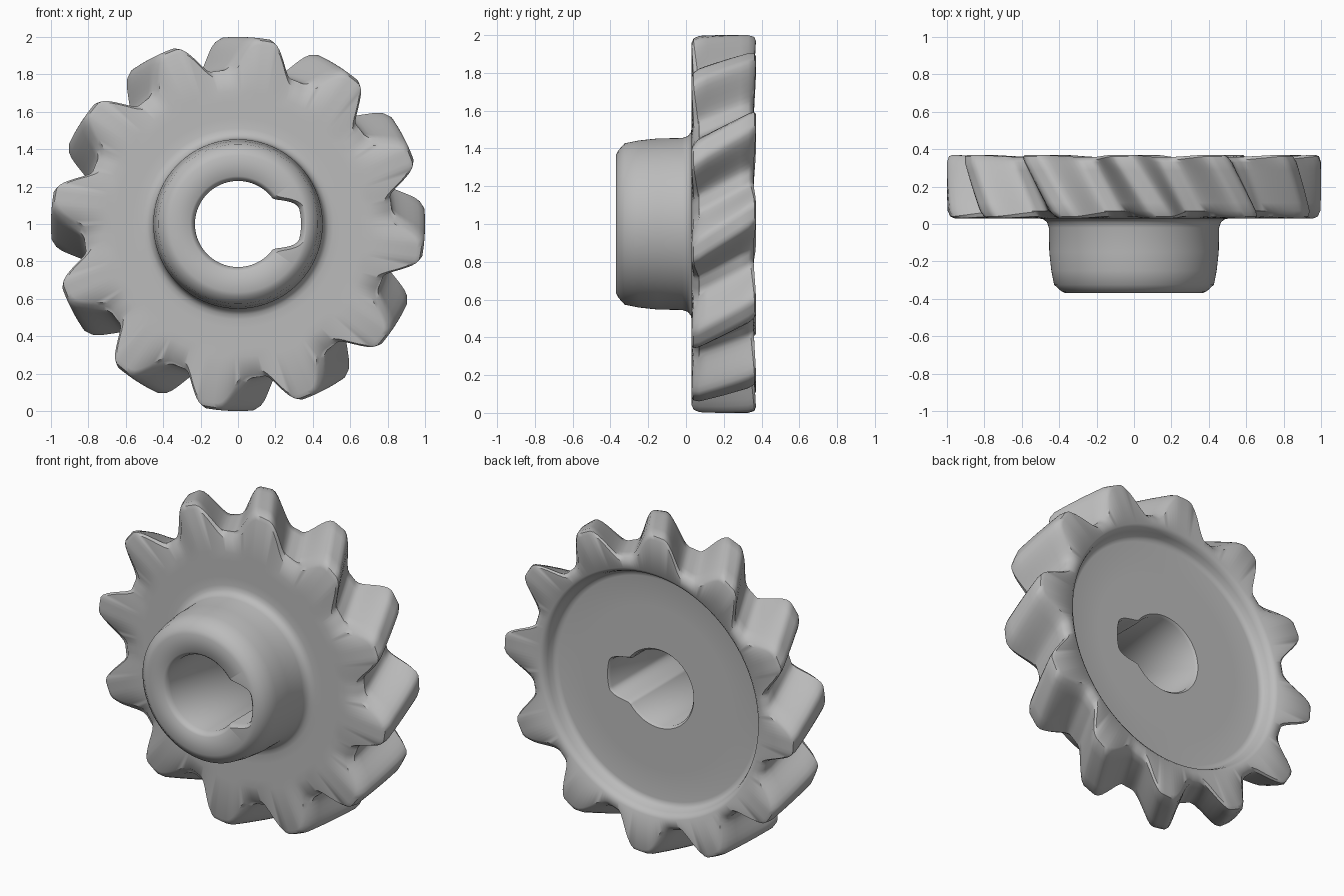
import bpy
import bmesh
from math import sin, cos, pi

TEETH, STEPS = 12, 24
COUNT = TEETH * STEPS
FRONT, BACK = 0.03, 0.37
TWIST, PHASE = 0.22, 0.045

cube = bpy.data.objects.get("Cube")
if cube:
    bpy.data.objects.remove(cube, do_unlink=True)

steel = bpy.data.materials.new("plain grey")
steel.use_nodes = True
grey = (0.5, 0.5, 0.5, 1)
steel.diffuse_color = grey
steel.node_tree.nodes["Principled BSDF"].inputs["Base Color"].default_value = grey


def smooth_step(t):
    t = max(0.0, min(1.0, t))
    return t * t * (3 - 2 * t)


def bore_radius(angle):
    """Round bore with a softly rounded keyway towards +x."""
    away = min(angle, 2 * pi - angle)
    return 0.23 + 0.107 * smooth_step((0.66 - away) / 0.42)


def tooth_height(step):
    """0 in the valley, 1 on the tip, for a step around the wheel."""
    place = step % STEPS
    offset = min(place, STEPS - place) / STEPS * 2 * pi / TEETH
    t = max(0.0, (0.23 - offset) / 0.19)
    return smooth_step(t ** 1.15)


def turn_at(y):
    """Rotation of the slanted teeth at a given depth."""
    return (y - (FRONT + BACK) / 2) / (BACK - FRONT) * TWIST - PHASE


bm = bmesh.new()


def ring(point):
    """One closed loop; point(step) gives angle, radius and depth."""
    loop = []
    for step in range(COUNT):
        angle, radius, y = point(step)
        loop.append(bm.verts.new((radius * cos(angle), y, 1 + radius * sin(angle))))
    return loop


def base_angle(step):
    return 2 * pi * step / COUNT


def round_ring(radius, y, turn=0.0):
    return ring(lambda s: (base_angle(s) + turn, radius, y))


def bore_ring(y, grow=0.0):
    return ring(lambda s: (base_angle(s), bore_radius(base_angle(s)) + grow, y))


def tooth_ring(y, inset=0.0, dip=0.0):
    def point(step):
        height = tooth_height(step)
        radius = 0.825 + 0.175 * height - inset
        return base_angle(step) + turn_at(y), radius, y + dip * (1 - height)
    return ring(point)


# Bore mouth and hub, then the fillet into the web
loops = [bore_ring(-0.335), bore_ring(-0.358, 0.012), bore_ring(-0.37, 0.025)]
hub = [(0.365, -0.37), (0.388, -0.36), (0.427, -0.325), (0.442, -0.25),
       (0.453, -0.15), (0.455, -0.02), (0.465, 0.01), (0.485, 0.025),
       (0.51, FRONT)]
loops += [round_ring(r, y) for r, y in hub]

# Flat web face, turned step by step to meet the teeth
for i in range(1, 5):
    loops.append(round_ring(0.51 + 0.05 * i, FRONT, turn_at(FRONT) * i / 4))

# Slanted teeth with softened front and back edges
loops.append(tooth_ring(FRONT, 0.035, 0.012))
loops.append(tooth_ring(FRONT + 0.01, 0.012, 0.026))
for i in range(7):
    loops.append(tooth_ring(0.07 + 0.26 * i / 6))
loops.append(tooth_ring(BACK - 0.008, 0.01, -0.02))
loops.append(tooth_ring(BACK, 0.03, -0.012))

# Back rim, filleted recess and far end of the bore
rim = [(0.755, BACK - 0.012), (0.735, BACK - 0.028), (0.725, 0.32),
       (0.715, 0.29), (0.7, 0.274), (0.68, 0.27), (0.5, 0.27)]
loops += [round_ring(r, y, turn_at(BACK)) for r, y in rim]
loops += [round_ring(0.4, 0.27), bore_ring(0.27, 0.012), bore_ring(0.255)]

for a, b in zip(loops, loops[1:] + loops[:1]):
    for i in range(COUNT):
        j = (i + 1) % COUNT
        bm.faces.new((a[i], a[j], b[j], b[i]))
bmesh.ops.recalc_face_normals(bm, faces=bm.faces)

mesh = bpy.data.meshes.new("helical_gear")
bm.to_mesh(mesh)
bm.free()
mesh.materials.append(steel)
gear = bpy.data.objects.new("helical_gear", mesh)
bpy.context.collection.objects.link(gear)
bpy.context.view_layer.objects.active = gear
gear.select_set(True)
bpy.ops.object.shade_smooth_by_angle(angle=0.75)
